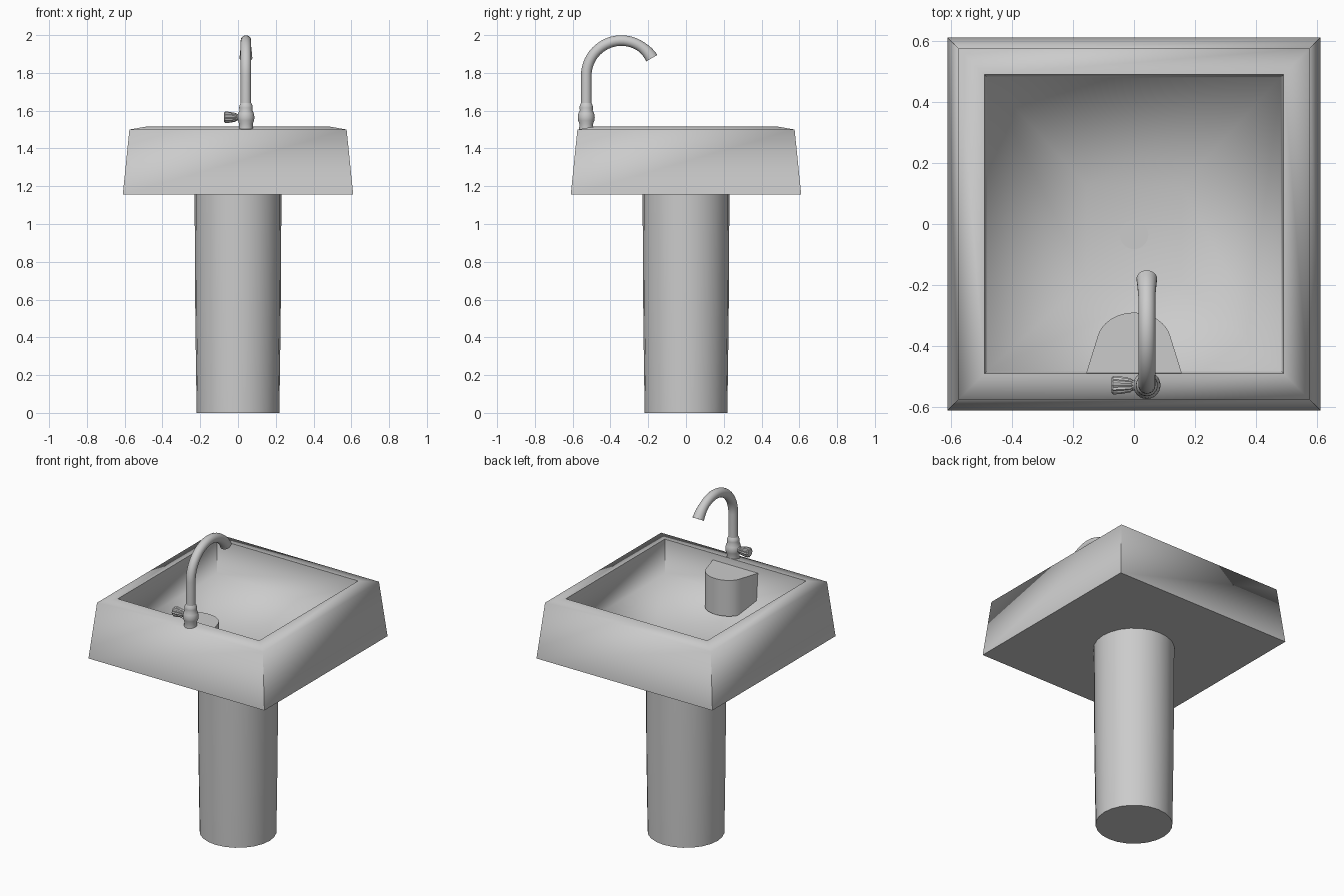
import bpy, bmesh
from math import sin, cos, pi, radians
from mathutils import Vector

if "Cube" in bpy.data.objects:
    bpy.data.objects.remove(bpy.data.objects["Cube"])


def finish(name, bm, angle=40):
    bmesh.ops.recalc_face_normals(bm, faces=bm.faces)
    me = bpy.data.meshes.new(name)
    bm.to_mesh(me)
    bm.free()
    ob = bpy.data.objects.new(name, me)
    bpy.context.collection.objects.link(ob)
    bpy.ops.object.select_all(action='DESELECT')
    ob.select_set(True)
    bpy.context.view_layer.objects.active = ob
    bpy.ops.object.shade_smooth_by_angle(angle=radians(angle))
    return ob


def loft(name, rings, angle=40):
    """Skin a list of equal-length point rings and cap both ends."""
    bm = bmesh.new()
    vs = [[bm.verts.new(p) for p in r] for r in rings]
    n = len(rings[0])
    for a, b in zip(vs, vs[1:]):
        for i in range(n):
            j = (i + 1) % n
            bm.faces.new((a[i], a[j], b[j], b[i]))
    bm.faces.new(vs[0])
    bm.faces.new(vs[-1])
    return finish(name, bm, angle)


def square(h, z, cy=0):
    return [(-h, cy - h, z), (h, cy - h, z), (h, cy + h, z), (-h, cy + h, z)]


def ring(c, r, u, v, n=24, flute=0):
    """Circle of points in the plane u, v; flute pulls in every other point."""
    c, u, v = Vector(c), Vector(u), Vector(v)
    pts = []
    for i in range(n):
        a = 2 * pi * i / n
        k = r * (1 - flute * (i % 2))
        pts.append(c + u * k * cos(a) + v * k * sin(a))
    return pts


X, Y, Z = (1, 0, 0), (0, 1, 0), (0, 0, 1)

# Basin: underside, flared sides, sloped rim, inner wall, floor falling to a flat square
loft("basin", [square(0.61, 1.155), square(0.575, 1.5), square(0.49, 1.515),
               square(0.48, 1.305), square(0.155, 1.18, -0.03)], 80)

# Pedestal: slightly tapered round column
loft("pedestal", [ring((0, 0, z), r, X, Y, 24)
                  for z, r in ((0, 0.219), (0.5, 0.226), (1.16, 0.23))])

# Drain disc
loft("drain", [ring((0, -0.035, z), 0.047, X, Y, 32) for z in (1.175, 1.183)])

# Tap shelf: tapered block with a rounded nose inside the basin
outline = [(-0.16, -0.5), (0.16, -0.5)]
for i in range(17):
    a = radians(12 + 156 * i / 16)
    outline.append((0.122 * cos(a), -0.39 + 0.1 * sin(a)))
loft("tap_shelf", [[(x, y, z) for x, y in outline] for z in (1.25, 1.475)])

# Tap body: turned profile
tx, ty = 0.042, -0.528
body = [(0.038, 1.5), (0.036, 1.53), (0.043, 1.548), (0.045, 1.565), (0.042, 1.585),
        (0.034, 1.602), (0.036, 1.615), (0.034, 1.628), (0.028, 1.64)]
loft("tap_body", [ring((tx, ty, z), r, X, Y) for r, z in body], 60)

# Spout: straight riser, gooseneck arc and flared mouth
cy, cz, R = -0.342, 1.785, 0.186
rings = [ring((tx, ty, 1.62), 0.028, X, Y)]
for i in range(25):
    a = radians(180 - 150 * i / 24)
    out = (0, cos(a), sin(a))
    r = 0.028 + 0.006 * max(0, i - 20) / 4
    rings.append(ring((tx, cy + R * cos(a), cz + R * sin(a)), r, X,
                      (0, -out[1], -out[2])))
loft("spout", rings)

# Handle: stem and fluted knob
loft("handle_stem", [ring((x, ty, 1.565), 0.017, Y, Z, 16) for x in (-0.015, 0.03)])
loft("handle_knob", [ring((x, ty, 1.565), r, Y, Z, 24, 0.13)
                     for x, r in ((-0.074, 0.024), (-0.069, 0.03), (-0.045, 0.029),
                                  (-0.012, 0.023), (-0.004, 0.017))], 30)
